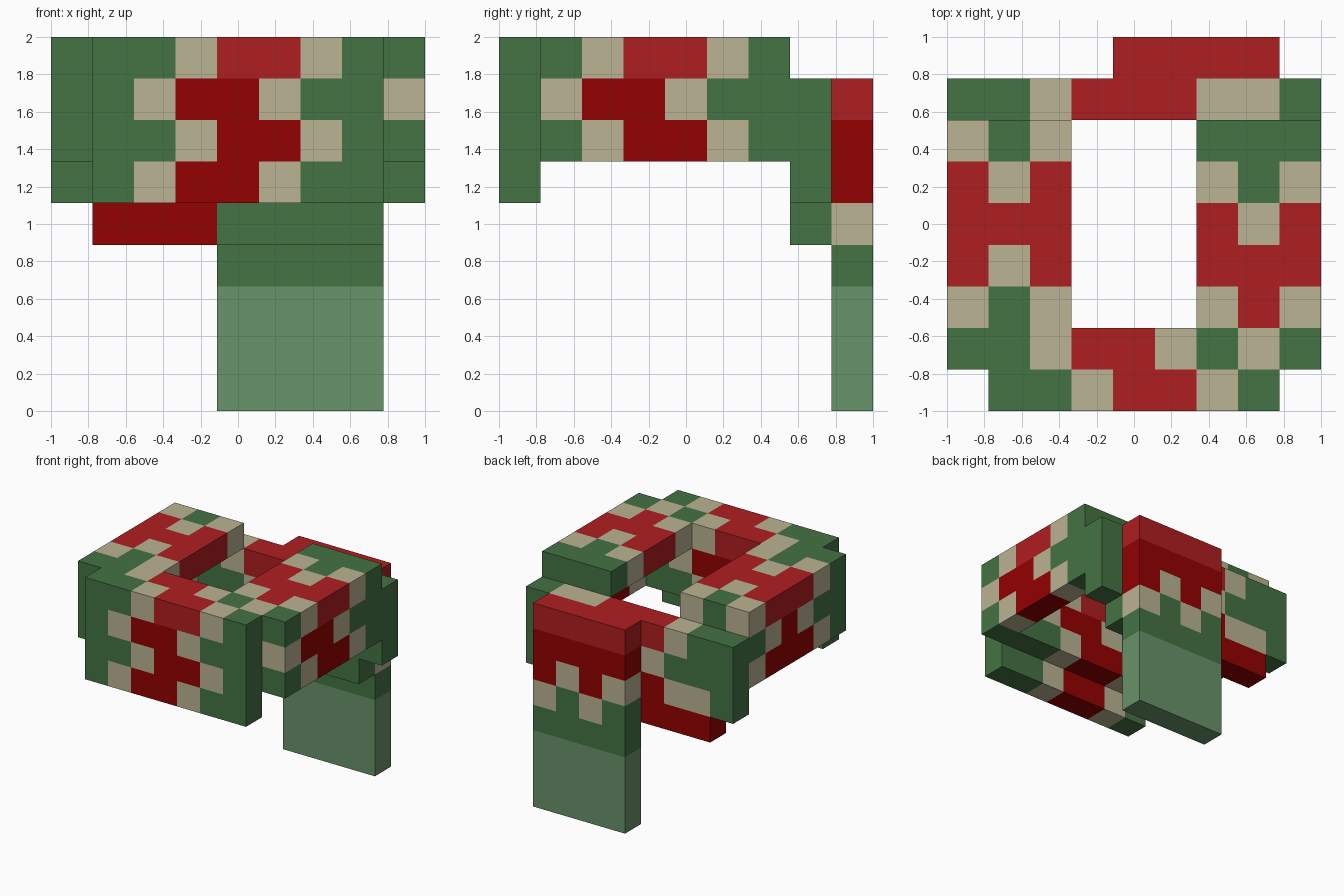
import bpy, bmesh
from mathutils import Vector

cube = bpy.data.objects.get("Cube")
if cube:
    bpy.data.objects.remove(cube, do_unlink=True)

N = 9
U = 2 / N  # edge of one knitted block


def linear(hexa):
    vals = [int(hexa[n:n + 2], 16) / 255 for n in (0, 2, 4)]
    return [v / 12.92 if v <= 0.04045 else ((v + 0.055) / 1.055) ** 2.4 for v in vals] + [1]


def material(name, hexa):
    mat = bpy.data.materials.new(name)
    mat.use_nodes = True
    mat.diffuse_color = linear(hexa)
    bsdf = mat.node_tree.nodes["Principled BSDF"]
    bsdf.inputs["Base Color"].default_value = linear(hexa)
    bsdf.inputs["Roughness"].default_value = 0.9
    return mat


KEYS = "GTRDF"
MATS = [material("wool green", "447343"), material("wool tan", "BBB393"),
        material("wool bright red", "AF1E20"), material("wool dark red", "940101"),
        material("fringe light green", "68936A")]

parts = {}


def panel(name, i, j, k, rows):
    """Upright sheet one block thick: letters run along x, rows run downward."""
    cells = parts.setdefault(name, {})
    for r, row in enumerate(rows):
        for c, key in enumerate(row):
            if key != " ":
                cells[i + c, j, k - r] = key


def slab(name, i, j, rows):
    """Flat top layer: letters run along x, rows run toward the front."""
    for r, row in enumerate(rows):
        panel(name, i, j - r, 8, [row])


def skirt(name, i, j, rows):
    """Upright sheet below the top layer: letters run toward the front."""
    for r, row in enumerate(rows):
        for c, key in enumerate(row):
            panel(name, i, j - c, 7 - r, [key])


# front wrap: outer sheet and the band behind it
panel("front_panel", 1, 0, 8, ["GGTRRTG",
                               "GTDDTGG",
                               "GGTDDTG",
                               "GTDDTGG"])
panel("front_band", 0, 1, 8, ["GGTRRTGTG",
                              "GGGTDDTGT",
                              "GGTDDTGGG"])

# side wraps: flat shoulder on top, thin sheet hanging at the outer edge
slab("right_shoulder", 0, 6, ["TGT", "RTR", "RRR", "RTR", "TGT"])
skirt("right_side_sheet", 0, 6, ["GTDTG", "TDDDT"])
slab("left_shoulder", 6, 6, ["GGG", "TGT", "RTR", "RRR", "TRT"])
skirt("left_side_sheet", 8, 6, ["GGTDD", "GTDDT"])

# back wrap
panel("back_band", 0, 7, 7, ["GGTRRRTTG",
                             "GGGTDDTGG",
                             "GTTDDTGGG",
                             " DDDGGGG "])

# hanging end with fringe
panel("hanging_tail", 4, 8, 7, ["RRRR", "DDDD", "TDTD", "GTGT", "GGGG"])
panel("tail_fringe", 4, 8, 2, ["FFFF"] * 3)

occupied = {cell for cells in parts.values() for cell in cells}


def build(name, cells):
    bm = bmesh.new()
    for cell, key in cells.items():
        centre = (Vector(cell) + Vector((0.5, 0.5, 0.5))) * U - Vector((1, 1, 0))
        for axis in range(3):
            for sign in (-1, 1):
                n = Vector((0, 0, 0))
                n[axis] = sign
                if tuple(int(a + b) for a, b in zip(cell, n)) in occupied:
                    continue  # hidden between blocks
                a = Vector((0, 0, 0))
                a[(axis + 1) % 3] = 1
                b = n.cross(a)
                corners = (-a - b, a - b, a + b, b - a)
                face = bm.faces.new([bm.verts.new(centre + (n + c) * U / 2) for c in corners])
                face.material_index = KEYS.index(key)
    bmesh.ops.remove_doubles(bm, verts=bm.verts, dist=0.001)
    mesh = bpy.data.meshes.new(name)
    bm.to_mesh(mesh)
    bm.free()
    for mat in MATS:
        mesh.materials.append(mat)
    bpy.context.collection.objects.link(bpy.data.objects.new(name, mesh))


for name, cells in parts.items():
    build(name, cells)
